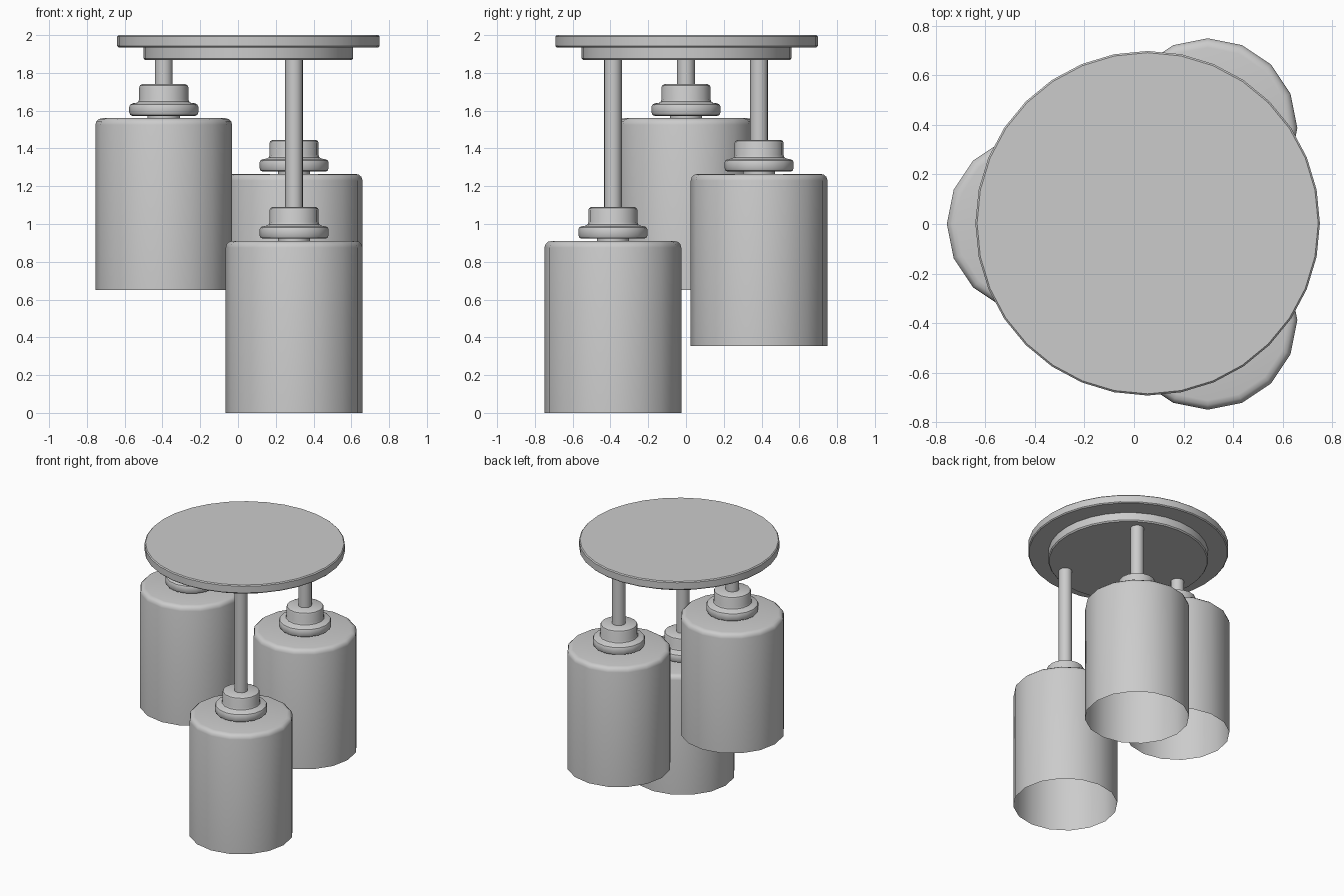
import bpy, bmesh, math

if "Cube" in bpy.data.objects:
    bpy.data.objects.remove(bpy.data.objects["Cube"])


def lathe(name, profile, loc, sides):
    """Revolve (radius, height) points about z; radius 0 makes a pole."""
    bm = bmesh.new()
    verts = [bm.verts.new((r, 0, z)) for r, z in profile]
    edges = [bm.edges.new(pair) for pair in zip(verts, verts[1:])]
    bmesh.ops.spin(bm, geom=verts + edges, cent=(0, 0, 0), axis=(0, 0, 1),
                   angle=math.tau, steps=sides, use_merge=False)
    bmesh.ops.remove_doubles(bm, verts=bm.verts[:], dist=0.0005)
    bmesh.ops.recalc_face_normals(bm, faces=bm.faces[:])
    # Open shells: make sure the wall faces outward
    wall = max(bm.faces, key=lambda f: f.calc_center_median().xy.length)
    if wall.normal.xy.dot(wall.calc_center_median().xy) < 0:
        bmesh.ops.reverse_faces(bm, faces=bm.faces[:])
    mesh = bpy.data.meshes.new(name)
    bm.to_mesh(mesh)
    bm.free()
    obj = bpy.data.objects.new(name, mesh)
    bpy.context.collection.objects.link(obj)
    obj.location = loc
    bpy.ops.object.select_all(action='DESELECT')
    obj.select_set(True)
    bpy.context.view_layer.objects.active = obj
    bpy.ops.object.shade_smooth_by_angle(angle=math.radians(35))
    return obj


# Ceiling plate: wide disc with a smaller stepped disc beneath
lathe("ceiling_plate", [(0, 2.0), (0.688, 2.0), (0.695, 1.993), (0.695, 1.942),
                        (0.688, 1.935), (0.555, 1.935), (0.555, 1.877),
                        (0.548, 1.868), (0, 1.868)], (0.055, 0.003, 0), 32)

# Open-bottomed shade and lamp holder, heights relative to the shade top
SHADE = [(0.08, 0), (0.325, 0), (0.343, -0.004), (0.357, -0.016),
         (0.362, -0.035), (0.362, -0.91)]
HOLDER = [(0, 0), (0.085, 0), (0.085, 0.012), (0.165, 0.012), (0.177, 0.017),
          (0.183, 0.03), (0.183, 0.06), (0.178, 0.072), (0.165, 0.079),
          (0.145, 0.081), (0.134, 0.088), (0.13, 0.1), (0.13, 0.163),
          (0.126, 0.174), (0.115, 0.18), (0, 0.18)]

# Three pendants hung at different heights
for label, x, y, top in [("left", -0.393, 0, 1.56),
                         ("back", 0.297, 0.387, 1.265),
                         ("front", 0.297, -0.387, 0.91)]:
    lathe(label + "_shade", SHADE, (x, y, top), 16)
    lathe(label + "_lamp_holder", HOLDER, (x, y, top), 16)
    lathe(label + "_rod", [(0.047, top + 0.17), (0.047, 1.875)], (x, y, 0), 16)
